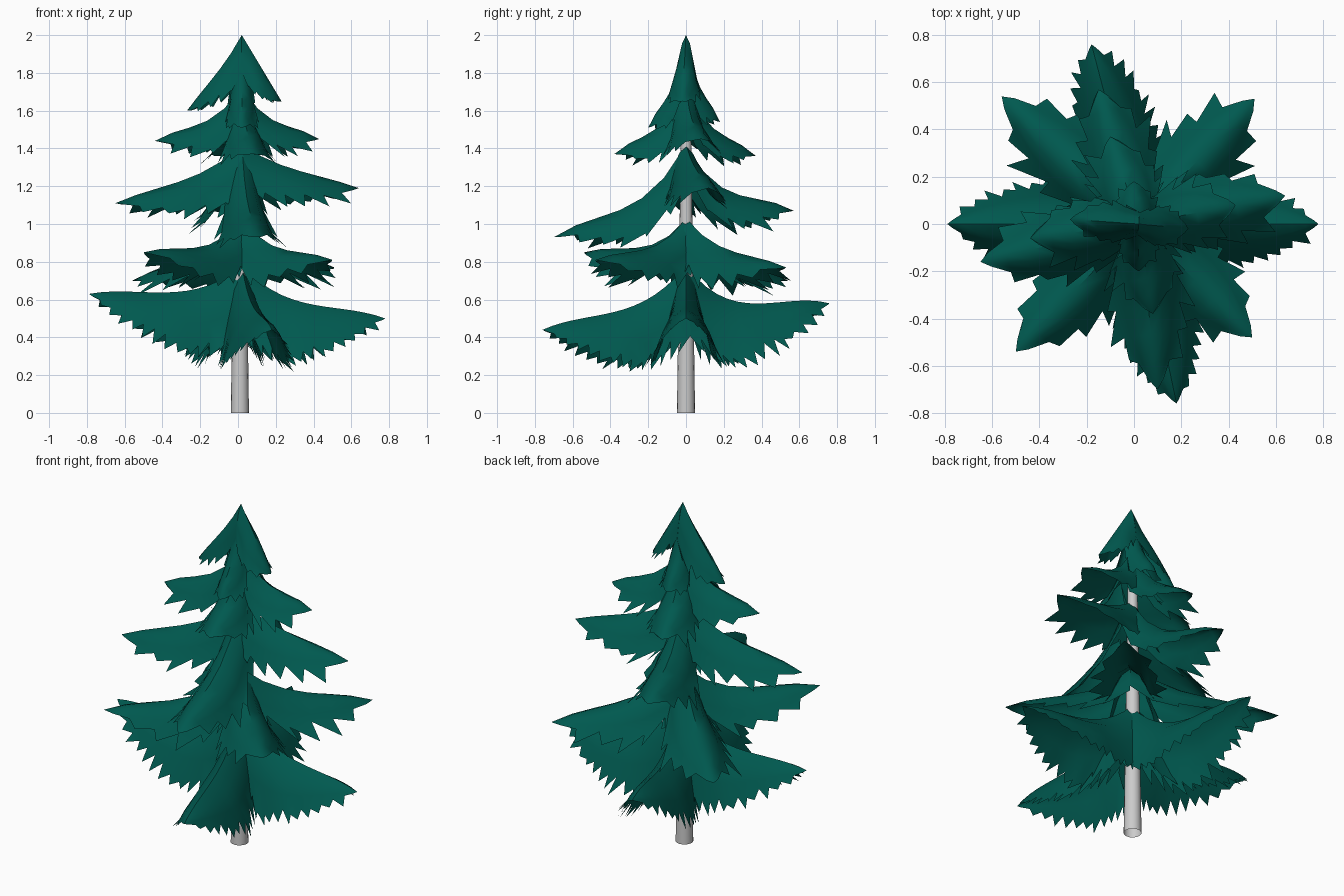
import bpy
import bmesh
import math
import random
from mathutils import Vector

random.seed(4)
if "Cube" in bpy.data.objects:
    bpy.data.objects.remove(bpy.data.objects["Cube"], do_unlink=True)


def make_material(name, rgb):
    mat = bpy.data.materials.new(name)
    mat.use_nodes = True
    colour = (*rgb, 1.0)
    mat.diffuse_color = colour
    mat.node_tree.nodes["Principled BSDF"].inputs["Base Color"].default_value = colour
    return mat


needle_green = make_material("needle teal green", (0.0, 0.1, 0.079))
bark_grey = make_material("trunk light grey", (0.6, 0.6, 0.6))


def finish(bm, name, mat, angle):
    mesh = bpy.data.meshes.new(name)
    bm.to_mesh(mesh)
    bm.free()
    mesh.materials.append(mat)
    obj = bpy.data.objects.new(name, mesh)
    bpy.context.collection.objects.link(obj)
    bpy.ops.object.select_all(action="DESELECT")
    obj.select_set(True)
    bpy.context.view_layer.objects.active = obj
    bpy.ops.object.shade_smooth_by_angle(angle=math.radians(angle))
    return obj


def branch(name, tip, sag, root_z, width, drop, teeth, spike):
    """Rounded tent-shaped bough: a sagging ridge with two drooping, toothed flanks."""
    bm = bmesh.new()
    tip = Vector(tip)
    out = Vector((tip.x, tip.y, 0)).normalized()
    side = Vector((-out.y, out.x, 0))
    root = Vector((0.02, 0, root_z))

    def ridge(t):
        # steep beside the trunk, flatter towards the tip
        return root.lerp(tip, t) - Vector((0, 0, sag * 6.75 * t * (1 - t) ** 2))

    def flank(t, s, k):
        # k runs from the ridge (0) to the lower edge (1)
        spread = width * min(1, 0.58 + t) * (1 - t ** 3.5)
        fall = drop * (1 - t ** 1.7)
        return (ridge(t) + side * s * spread * k ** 0.75
                - Vector((0, 0, fall * k ** 1.35)))

    stops = [i / teeth for i in range(teeth + 1)]
    spine = [bm.verts.new(ridge(t)) for t in stops]
    for s in (-1, 1):
        rows = [spine]
        for low, high in ((0.3, 0.3), (0.62, 0.62), (0.8, 0.96)):
            row = [bm.verts.new(flank(t, s, random.uniform(low, high)))
                   for t in stops[:-1]]
            rows.append(row + [spine[-1]])
        edge = rows[-1]
        for i in range(teeth):
            for upper, lower in zip(rows, rows[1:]):
                loop = [upper[i], lower[i], lower[i + 1], upper[i + 1]]
                if i == teeth - 1:
                    loop = loop[:3]
                bm.faces.new(loop if s < 0 else loop[::-1])
            # pointed needle clump swept towards the tip
            t = stops[i] + 0.65 / teeth
            point = flank(t, s, 1.0)
            if i < teeth - 1:
                point += (out * 0.9 + side * s * 0.6 - Vector((0, 0, 0.5))) \
                    * spike * random.uniform(0.2, 1.3)
            loop = [edge[i], bm.verts.new(point), edge[i + 1]]
            bm.faces.new(loop if s < 0 else loop[::-1])
    return finish(bm, name, needle_green, 50)


# Boughs: tier name, root height, width, drop, teeth, spike, (tip, sag) list
tiers = [
    ("skirt_bough", 0.78, 0.19, 0.4, 14, 0.035,
     [((0.78, 0, 0.5), 0.08), ((-0.18, 0.76, 0.58), 0.12),
      ((-0.79, 0, 0.63), 0.08), ((0.18, -0.76, 0.44), 0.09)]),
    ("low_bough", 1.03, 0.17, 0.22, 6, 0.08,
     [((0.51, 0.53, 0.77), 0.06), ((-0.56, 0.54, 0.7), 0.05),
      ((-0.5, -0.54, 0.85), 0.08), ((0.5, -0.48, 0.81), 0.07)]),
    ("middle_bough", 1.42, 0.16, 0.24, 6, 0.065,
     [((0.64, 0.12, 1.19), 0.03), ((-0.15, 0.57, 1.07), 0.11),
      ((-0.65, -0.16, 1.11), 0.05), ((0.1, -0.7, 0.93), 0.12)]),
    ("upper_bough", 1.73, 0.14, 0.21, 5, 0.055,
     [((0.43, 0.08, 1.45), 0.07), ((-0.1, 0.37, 1.36), 0.08),
      ((-0.44, -0.06, 1.44), 0.07), ((0.08, -0.38, 1.37), 0.08)]),
    ("crown_bough", 2.0, 0.09, 0.23, 5, 0.02,
     [((0.23, -0.02, 1.65), 0.0), ((0.0, 0.18, 1.54), 0.09),
      ((-0.27, 0.02, 1.6), 0.02), ((0.02, -0.2, 1.51), 0.1)]),
]
facings = ("left", "back", "right", "front")
for tier, root_z, width, drop, teeth, spike, tips in tiers:
    for facing, (tip, sag) in zip(facings, tips):
        branch(f"{tier}_{facing}", tip, sag, root_z, width, drop, teeth, spike)

# Tapered trunk, open at both ends
bm = bmesh.new()
bmesh.ops.create_cone(bm, cap_ends=False, segments=16, radius1=0.048,
                      radius2=0.024, depth=1.7)
bmesh.ops.translate(bm, verts=bm.verts, vec=(0.01, 0, 0.85))
finish(bm, "trunk", bark_grey, 40)
